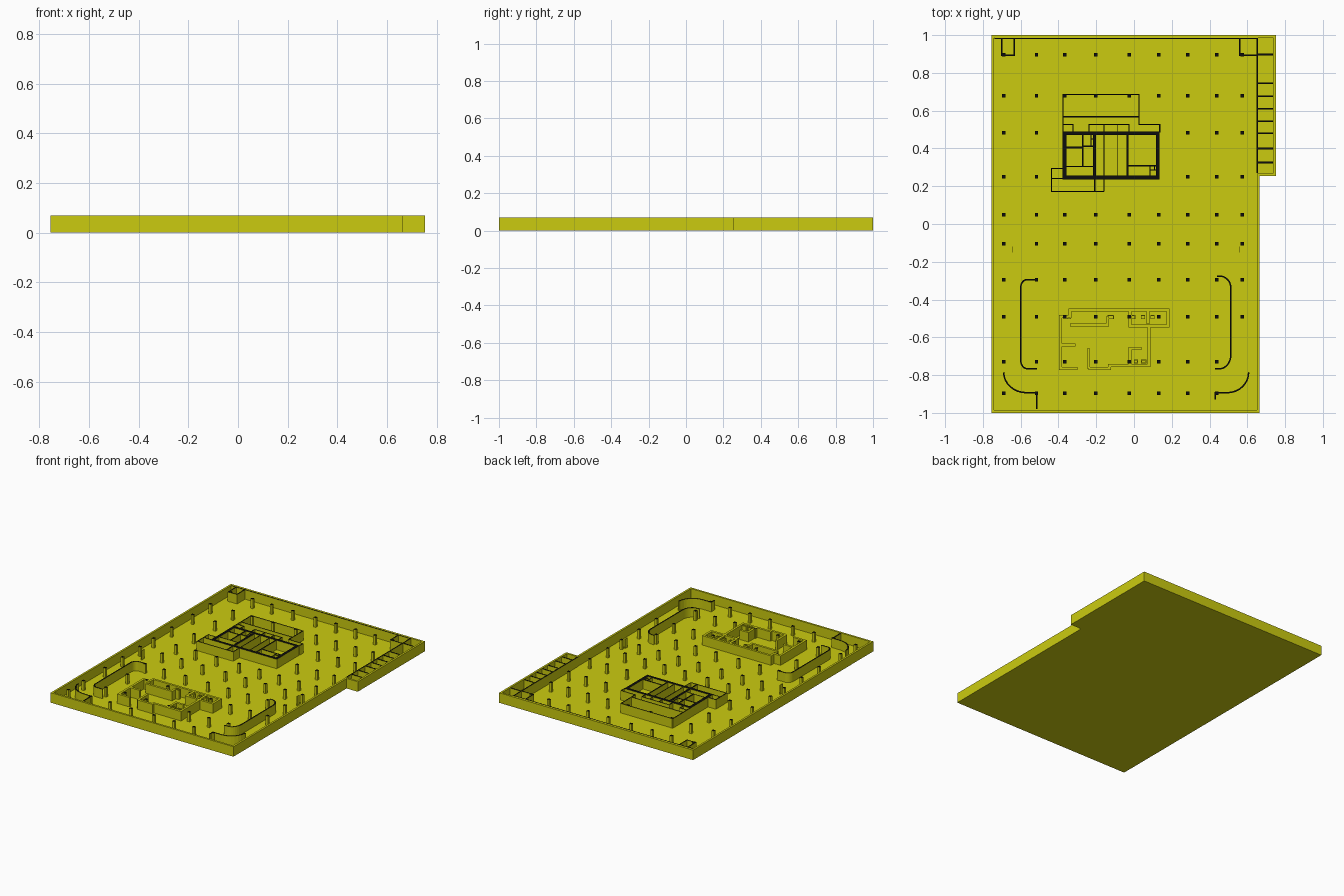
import bpy, bmesh, math
from mathutils import Vector

H = 0.07        # overall height
F = 0.004       # floor thickness


def material(name, rgb):
    m = bpy.data.materials.new(name)
    m.diffuse_color = (*rgb, 1)
    return m


YELLOW = material("yellow", (0.6, 0.6, 0.005))
BLACK = material("black", (0.004, 0.004, 0.004))


def finish(name, bm, black_top=True):
    bmesh.ops.recalc_face_normals(bm, faces=bm.faces)
    for f in bm.faces:
        f.material_index = int(black_top and f.normal.z > 0.9)
    me = bpy.data.meshes.new(name)
    bm.to_mesh(me)
    bm.free()
    me.materials.append(YELLOW)
    if black_top:
        me.materials.append(BLACK)
    ob = bpy.data.objects.new(name, me)
    bpy.context.collection.objects.link(ob)


def prism(bm, pts, z0, z1):
    lo = [bm.verts.new((x, y, z0)) for x, y in pts]
    hi = [bm.verts.new((x, y, z1)) for x, y in pts]
    n = len(pts)
    bm.faces.new(lo[::-1])
    bm.faces.new(hi)
    for i in range(n):
        j = (i + 1) % n
        bm.faces.new((lo[i], lo[j], hi[j], hi[i]))


def strip(bm, pts, w, closed=False, inset=False):
    """Mitred wall of width w along a polyline."""
    p = [Vector(q) for q in pts]
    n = len(p)
    left, right = [], []
    for i in range(n):
        a = (p[i] - p[i - 1]).normalized() if i or closed else None
        b = (p[(i + 1) % n] - p[i]).normalized() if i < n - 1 or closed else None
        a, b = a or b, b or a
        na, nb = Vector((-a.y, a.x)), Vector((-b.y, b.x))
        m = (na + nb) / (1 + na.dot(nb))
        left.append(p[i] + m * (w if inset else w / 2))
        right.append(p[i] - m * (0 if inset else w / 2))
    rows = [[bm.verts.new((v.x, v.y, z)) for v in s]
            for s, z in ((right, 0), (right, H), (left, H), (left, 0))]
    for i in range(n if closed else n - 1):
        j = (i + 1) % n
        for k in range(4):
            l = (k + 1) % 4
            bm.faces.new((rows[k][i], rows[k][j], rows[l][j], rows[l][i]))
    if not closed:
        bm.faces.new([r[0] for r in rows])
        bm.faces.new([r[-1] for r in rows])


def walls(name, lines, w, black_top=True):
    bm = bmesh.new()
    for line in lines:
        strip(bm, line, w)
    finish(name, bm, black_top)


def arc(cx, cy, rx, ry, a0, a1, n=8):
    return [(cx + rx * math.cos(math.radians(a0 + (a1 - a0) * i / n)),
             cy + ry * math.sin(math.radians(a0 + (a1 - a0) * i / n)))
            for i in range(n + 1)]


def box(bm, x0, y0, x1, y1):
    prism(bm, [(x0, y0), (x1, y0), (x1, y1), (x0, y1)], 0.0, H)


# floor slab and perimeter wall
outline = [(-0.755, -1), (0.665, -1), (0.665, 0.255), (0.752, 0.255),
           (0.752, 1), (-0.755, 1)]
bm = bmesh.new()
prism(bm, outline, 0, F)
finish("floor_slab", bm, False)
bm = bmesh.new()
strip(bm, outline, 0.014, closed=True, inset=True)
finish("perimeter_wall", bm, False)

# column grid
xs = [-0.69, -0.516, -0.366, -0.202, -0.026, 0.132, 0.285, 0.438, 0.573]
ys = [0.897, 0.68, 0.483, 0.25, 0.05, -0.104, -0.296, -0.491, -0.73, -0.897]
bm = bmesh.new()
for x in xs:
    for y in ys:
        in_core = -0.4 < x < 0.15 and 0.2 < y < 0.5
        if not in_core and not (x > 0.5 and y < -0.6):
            box(bm, x - 0.009, y - 0.009, x + 0.009, y + 0.009)
finish("columns", bm)

# lining walls along the back and right sides, with storage bays
walls("lining_walls", [[(-0.738, 0.982), (0.65, 0.982)],
                       [(0.652, 0.99), (0.652, 0.27)]], 0.007)
walls("bay_dividers", [[(0.652, y), (0.735, y)] for y in
                       (0.897, 0.745, 0.677, 0.61, 0.544, 0.48, 0.4, 0.326)], 0.009)
walls("corner_rooms", [[(-0.70, 0.98), (-0.70, 0.894), (-0.634, 0.894), (-0.634, 0.98)],
                       [(0.56, 0.98), (0.56, 0.894), (0.65, 0.894)]], 0.007)

# main core: thick shell, medium partitions, thin outer rooms
bm = bmesh.new()
strip(bm, [(-0.368, 0.246), (0.126, 0.246), (0.126, 0.48), (-0.368, 0.48)], 0.02, closed=True)
strip(bm, [(-0.208, 0.246), (-0.208, 0.48)], 0.016)
finish("core_shell", bm)
walls("core_partitions", [
    [(-0.368, 0.405), (-0.272, 0.405)], [(-0.272, 0.48), (-0.272, 0.305)],
    [(-0.272, 0.412), (-0.208, 0.412)], [(-0.034, 0.246), (-0.034, 0.48)],
    [(-0.034, 0.308), (0.126, 0.308)], [(-0.208, 0.246), (-0.208, 0.172)]], 0.009)
walls("core_thin_walls", [
    [(-0.368, 0.304), (-0.208, 0.304)], [(-0.158, 0.172), (-0.158, 0.528)],
    [(-0.086, 0.246), (-0.086, 0.528)], [(-0.228, 0.48), (-0.228, 0.412)],
    [(-0.228, 0.45), (-0.208, 0.45)], [(0.085, 0.308), (0.085, 0.25)],
    [(0.085, 0.285), (0.12, 0.285)], [(0.108, 0.308), (0.108, 0.285)]], 0.005)
walls("outer_rooms", [
    [(-0.376, 0.485), (-0.376, 0.685), (0.026, 0.685), (0.026, 0.526),
     (0.136, 0.526), (0.136, 0.485)],
    [(-0.376, 0.568), (0.026, 0.568)],
    [(-0.376, 0.526), (-0.322, 0.526), (-0.322, 0.485)],
    [(-0.238, 0.485), (-0.238, 0.526), (-0.026, 0.526), (-0.026, 0.485)],
    [(-0.376, 0.293), (-0.436, 0.293), (-0.436, 0.172), (-0.158, 0.172)],
    [(-0.436, 0.241), (-0.368, 0.241)]], 0.006)

# curved ramp walls on both sides
walls("left_ramp_walls", [
    [(-0.514, -0.294)] + arc(-0.565, -0.334, 0.034, 0.04, 90, 180)
    + arc(-0.565, -0.724, 0.034, 0.042, 180, 270) + [(-0.514, -0.766)],
    arc(-0.57, -0.785, 0.12, 0.108, 180, 270) + [(-0.514, -0.893), (-0.514, -0.98)]], 0.008)
walls("right_ramp_walls", [
    [(0.44, -0.276)] + arc(0.455, -0.34, 0.058, 0.064, 90, 0)
    + arc(0.455, -0.69, 0.058, 0.076, 0, -90) + [(0.43, -0.766)],
    arc(0.495, -0.785, 0.112, 0.108, 0, -90) + [(0.43, -0.893), (0.43, -0.93)]], 0.008)

# front core, plain yellow walls
walls("front_core_walls", [
    [(-0.30, -0.765), (-0.39, -0.765), (-0.39, -0.49), (-0.34, -0.49), (-0.34, -0.455),
     (0.18, -0.455), (0.18, -0.54), (0.08, -0.54), (0.08, -0.75), (-0.13, -0.75),
     (-0.13, -0.765), (-0.24, -0.765)],
    [(-0.34, -0.535), (-0.14, -0.535), (-0.14, -0.49)],
    [(-0.24, -0.765), (-0.24, -0.66)], [(-0.39, -0.64), (-0.31, -0.64)],
    [(-0.02, -0.455), (-0.02, -0.54), (0.08, -0.54)],
    [(-0.02, -0.75), (-0.02, -0.66), (0.04, -0.66)],
    [(0.075, -0.455), (0.075, -0.53)]], 0.016, False)

# small shafts in the front core
bm = bmesh.new()
for x, y, w in ((-0.345, -0.493, 0.02), (-0.124, -0.493, 0.03), (-0.004, -0.493, 0.018),
                (0.048, -0.493, 0.018), (0.098, -0.493, 0.018), (0.01, -0.728, 0.018),
                (0.052, -0.728, 0.024)):
    strip(bm, [(x - w / 2, y - 0.008), (x + w / 2, y - 0.008),
               (x + w / 2, y + 0.008), (x - w / 2, y + 0.008)], 0.004, closed=True)
finish("front_core_shafts", bm, False)

# short free-standing piers
walls("short_piers", [[(x, -0.15), (x, -0.12)] for x in (-0.645, 0.56)], 0.004, False)
